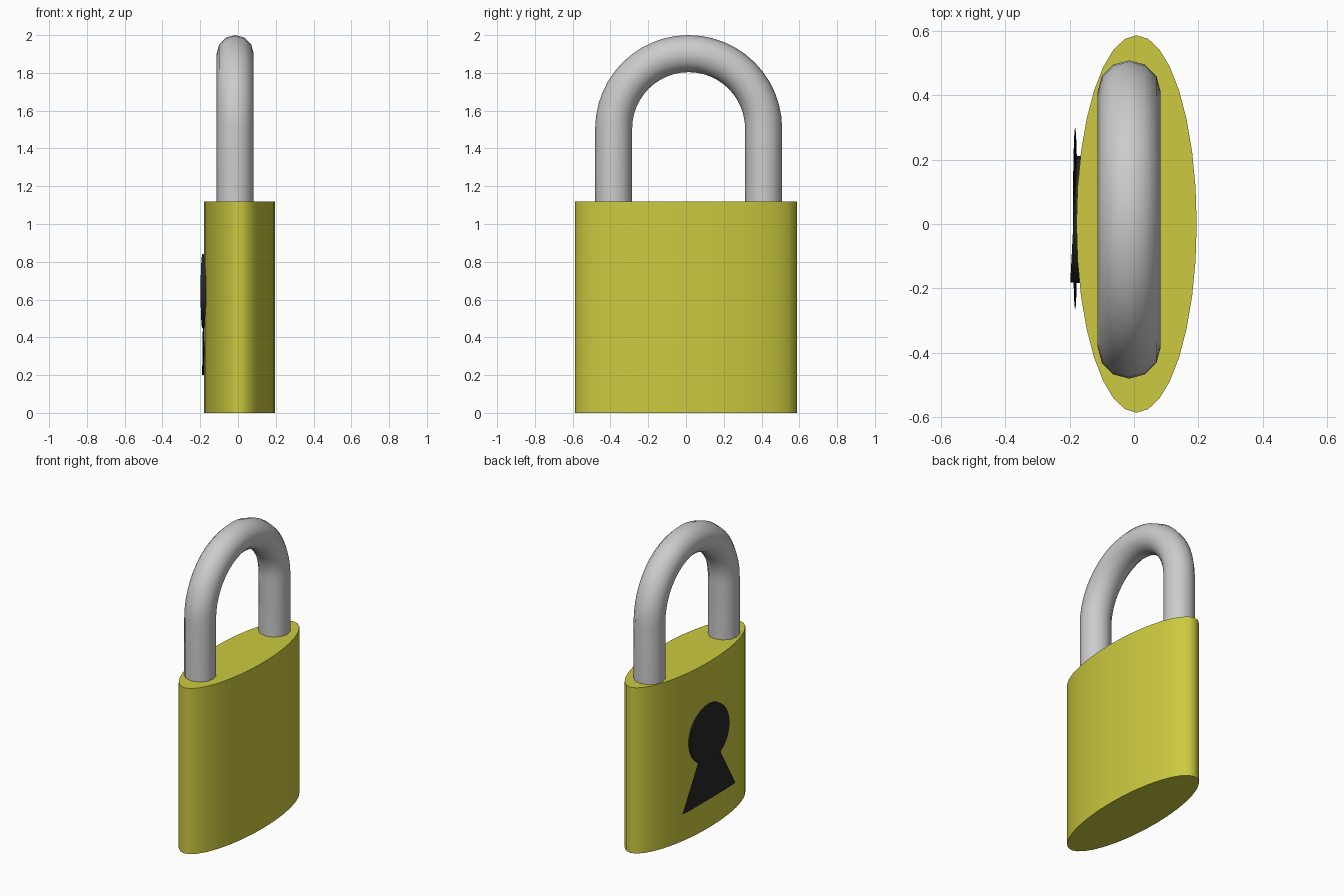
import bpy, bmesh
from math import sin, cos, pi, radians

if "Cube" in bpy.data.objects:
    bpy.data.objects.remove(bpy.data.objects["Cube"])


def material(name, color):
    mat = bpy.data.materials.new(name)
    mat.diffuse_color = color
    mat.use_nodes = True
    mat.node_tree.nodes["Principled BSDF"].inputs["Base Color"].default_value = mat.diffuse_color
    return mat


def smooth(obj, mat=None):
    bpy.ops.object.select_all(action='DESELECT')
    obj.select_set(True)
    bpy.context.view_layer.objects.active = obj
    bpy.ops.object.shade_smooth_by_angle(angle=radians(40))
    if mat:
        obj.data.materials.append(mat)


def cone(name, r1, r2, depth, location, mat, scale=(1, 1, 1), rotation=(0, 0, 0), sides=32):
    bpy.ops.mesh.primitive_cone_add(vertices=sides, radius1=r1, radius2=r2, depth=depth,
                                    location=location, rotation=rotation)
    obj = bpy.context.object
    obj.name = name
    obj.scale = scale
    bpy.ops.object.transform_apply(location=False, rotation=False, scale=True)
    smooth(obj, mat)
    return obj


def tube(name, path, radius, sides):
    # path entries: (y, z, bend angle); rings lie across the path in the YZ plane
    bm = bmesh.new()
    rings = []
    for y, z, a in path:
        rings.append([bm.verts.new((radius * sin(t), y + radius * cos(t) * cos(a),
                                    z + radius * cos(t) * sin(a)))
                      for t in (2 * pi * i / sides for i in range(sides))])
    for p, q in zip(rings, rings[1:]):
        for i in range(sides):
            j = (i + 1) % sides
            bm.faces.new((p[i], p[j], q[j], q[i]))
    bm.faces.new(rings[0])
    bm.faces.new(rings[-1])
    bmesh.ops.recalc_face_normals(bm, faces=bm.faces)
    mesh = bpy.data.meshes.new(name)
    bm.to_mesh(mesh)
    bm.free()
    obj = bpy.data.objects.new(name, mesh)
    bpy.context.collection.objects.link(obj)
    smooth(obj)
    return obj


brass = material("brass", (0.6, 0.59, 0.05, 1))
black = material("black", (0.02, 0.02, 0.02, 1))

# Elliptical lock body
cone("body", 1, 1, 1.12, (0.008, 0, 0.56), brass, scale=(0.187, 0.587, 1))

# Shackle: two straight legs joined by a half circle
bend, bend_z, foot_z, segs = 0.397, 1.505, 1.1, 24
path = [(bend, foot_z, 0)]
path += [(bend * cos(pi * i / segs), bend_z + bend * sin(pi * i / segs), pi * i / segs)
         for i in range(segs + 1)]
path.append((-bend, foot_z, pi))
shackle = tube("shackle", path, 0.098, 12)
shackle.location = (-0.015, 0.014, 0)

# Keyhole: slightly tilted disc over a flattened cone, on the -x face
cone("keyhole_disc", 0.197, 0.197, 0.04, (-0.168, 0.014, 0.643), black,
     rotation=(0, pi / 2, radians(-3)))
cone("keyhole_slot", 1, 0, 0.48, (-0.183, 0.017, 0.44), black, scale=(0.007, 0.2825, 1))
